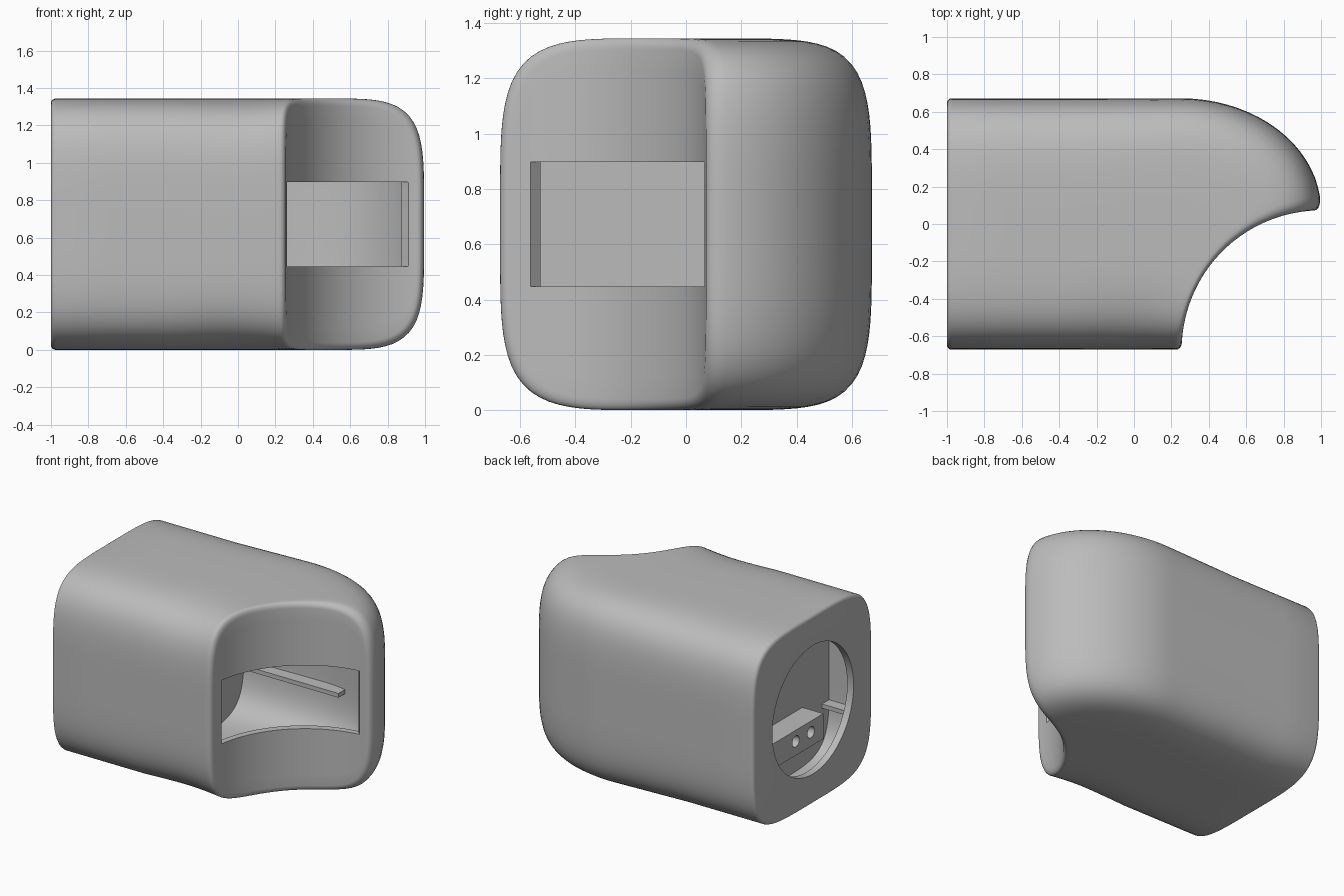
import bpy, bmesh, math
from mathutils import Vector

cube = bpy.data.objects.get("Cube")
if cube:
    bpy.data.objects.remove(cube, do_unlink=True)

grey = bpy.data.materials.new("plain_grey")
grey.use_nodes = True
grey.diffuse_color = (0.5, 0.5, 0.5, 1)
grey.node_tree.nodes["Principled BSDF"].inputs["Base Color"].default_value = (0.5, 0.5, 0.5, 1)

H = 0.672           # half width and half height of the housing
N = 128             # points in each ring
SQ = 4.7            # exponent of the rounded-square section
RECT = 300          # exponent that gives a sharp rectangle
MID, BACK = -0.38, -0.70   # two faces of the solid partition
K_IN = 0.91         # inner section scale
RAD = 0.745         # radius of the concave front corner


def section(n, ra, rb):
    """Ring in unit section space: a runs across, b runs up."""
    pts = []
    for i in range(N):
        t = 2 * math.pi * i / N
        c, s = math.cos(t), math.sin(t)
        r = (abs(c) ** n + abs(s) ** n) ** (-1 / n)
        pts.append((ra * c * r, rb * s * r))
    return pts


def blend(p, q, f):
    return [(a + (c - a) * f, b + (d - b) * f) for (a, b), (c, d) in zip(p, q)]


def flat(pts, x):
    """Place a ring on a plane of constant x."""
    return [Vector((x, a * H, H + b * H)) for a, b in pts]


def cut_curve(v):
    t = math.pi * (1 - v / 2)
    return Vector((1 + RAD * math.cos(t), -H + RAD * math.sin(t)))


def back_curve(s):
    split = 0.375
    if s < split:
        return Vector((MID + (0.25 - MID) * s / split, H))
    t = (s - split) / (1 - split) * math.pi / 2
    y0 = RAD - H
    return Vector((0.25 + 0.75 * math.sin(t), y0 + (H - y0) * math.cos(t)))


def plan(s, v):
    """Patch spanning the partition, the concave cut and both sides."""
    c0, c1 = cut_curve(0), cut_curve(1)
    l0, l1 = Vector((MID, -H)), Vector((MID, H))
    front = l0.lerp(c0, s)
    sides = front.lerp(back_curve(s), v)
    ends = l0.lerp(l1, v).lerp(cut_curve(v), s)
    corners = l0.lerp(l1, v).lerp(c0.lerp(c1, v), s)
    return sides + ends - corners


def bent(pts, s):
    """Place a ring in the curved front part."""
    out = []
    for a, b in pts:
        p = plan(s, (a + 1) / 2)
        out.append(Vector((p.x, p.y, H + b * H)))
    return out


def finish(bm, name, smooth=False):
    bmesh.ops.recalc_face_normals(bm, faces=bm.faces)
    me = bpy.data.meshes.new(name)
    bm.to_mesh(me)
    bm.free()
    ob = bpy.data.objects.new(name, me)
    bpy.context.collection.objects.link(ob)
    me.materials.append(grey)
    bpy.ops.object.select_all(action='DESELECT')
    ob.select_set(True)
    bpy.context.view_layer.objects.active = ob
    if smooth:
        bpy.ops.object.shade_smooth_by_angle(angle=math.radians(32))
    return ob


def box(name, x0, x1, y0, y1, z0, z1):
    bm = bmesh.new()
    bmesh.ops.create_cube(bm, size=1)
    for v in bm.verts:
        v.co = ((x0 + x1) / 2 + v.co.x * (x1 - x0),
                (y0 + y1) / 2 + v.co.y * (y1 - y0),
                (z0 + z1) / 2 + v.co.z * (z1 - z0))
    return finish(bm, name)


outer, inner = section(SQ, 1, 1), section(SQ, K_IN, K_IN)
hole = section(2, 0.68, 0.68)
slot = [(a + 0.018, b) for a, b in section(RECT, 0.83, 0.336)]
rings = []

# Rear chamber and its round opening
rings += [flat(inner, BACK), flat(inner, -0.95), flat(hole, -0.95), flat(hole, -1)]

# Softened rear rim
R = 0.025
for i in range(5):
    t = math.pi / 2 * i / 4
    k = 1 - R / H * (1 - math.sin(t))
    rings.append(flat(section(SQ, k, k), -1 + R * (1 - math.cos(t))))

# Outer skin
rings.append(flat(outer, -0.7))
STEPS = 28
rings += [bent(outer, 0.95 * i / STEPS) for i in range(STEPS + 1)]

# Softened lip around the concave face
for i in range(1, 6):
    t = math.pi / 2 * i / 5
    k = 1 - 0.06 * (1 - math.cos(t))
    lip = section(SQ, k, k)
    rings.append(bent(lip, 0.95 + 0.05 * math.sin(t)))

# Concave face running in to the slot
for i in range(1, 6):
    rings.append(bent(blend(lip, slot, i / 5), 1))

# Slot walls, cut diagonally through the skin
rings.append([p + Vector((-0.036, 0.036, 0)) for p in rings[-1]])

# Front chamber
core = section(SQ, 0.89, K_IN)
for i in range(1, 6):
    rings.append(bent(blend(slot, core, i / 5), 0.945))
rings += [bent(inner, 0.93 * (1 - i / 24)) for i in range(25)]

bm = bmesh.new()
loops = [[bm.verts.new(p) for p in ring] for ring in rings]
for lo, hi in zip(loops, loops[1:]):
    for i in range(N):
        j = (i + 1) % N
        bm.faces.new((lo[i], lo[j], hi[j], hi[i]))
bm.faces.new(loops[0])
bm.faces.new(loops[-1])
finish(bm, "housing", True)

# Connector block with three round sockets
block = box("connector_block", -0.865, BACK + 0.01, -0.31, 0.31, 0.31, 0.49)
bm = bmesh.new()
for y in (-0.17, 0, 0.17):
    made = bmesh.ops.create_cone(bm, cap_ends=True, segments=24, radius1=0.04,
                                 radius2=0.04, depth=0.2)
    for v in made["verts"]:
        v.co = (-0.87 + v.co.z, y + v.co.x, 0.41 + v.co.y)
cutter = finish(bm, "socket_cutter")
cutter.hide_render = True
mod = block.modifiers.new("sockets", 'BOOLEAN')
mod.operation = 'DIFFERENCE'
mod.object = cutter
bpy.ops.object.select_all(action='DESELECT')
block.select_set(True)
bpy.context.view_layer.objects.active = block
bpy.ops.object.modifier_apply(modifier=mod.name)
bpy.data.objects.remove(cutter, do_unlink=True)
bpy.ops.object.shade_smooth_by_angle(angle=math.radians(30))

# Guide rails on both side walls of both chambers
for side, sign, tip in (("left", 1, 0.42), ("right", -1, 0.1)):
    y0, y1 = sorted((sign * 0.53, sign * 0.63))
    box("rear_rail_" + side, -0.96, BACK + 0.01, y0, y1, 0.40, 0.43)
    box("front_rail_" + side, MID - 0.01, tip, y0, y1, 0.40, 0.43)
